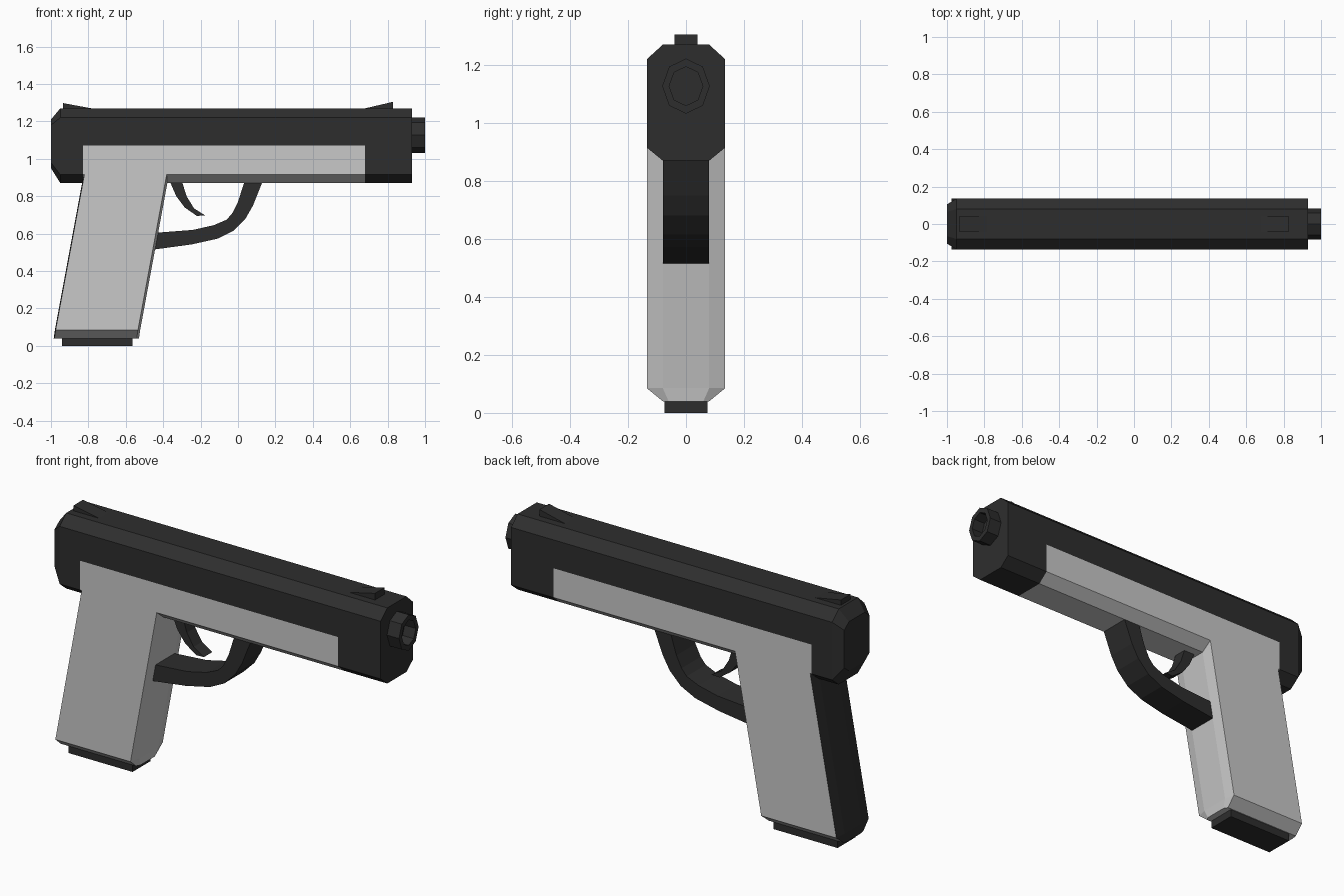
import bpy, bmesh, math

if "Cube" in bpy.data.objects:
    bpy.data.objects.remove(bpy.data.objects["Cube"])


def material(name, v):
    m = bpy.data.materials.new(name)
    m.diffuse_color = (v, v, v, 1)
    m.use_nodes = True
    m.node_tree.nodes["Principled BSDF"].inputs["Base Color"].default_value = m.diffuse_color
    return m


DARK = material("dark metal", 0.027)
GREY = material("light grey", 0.58)


def finish(name, bm, mats=(DARK,), rule=None):
    bmesh.ops.recalc_face_normals(bm, faces=bm.faces)
    if rule:
        for f in bm.faces:
            f.material_index = rule(f.calc_center_median(), f.normal)
    me = bpy.data.meshes.new(name)
    bm.to_mesh(me)
    bm.free()
    for m in mats:
        me.materials.append(m)
    ob = bpy.data.objects.new(name, me)
    bpy.context.collection.objects.link(ob)
    return ob


def loft(name, rings, mats=(DARK,), rule=None):
    """Skin closed rings of equal length and cap both ends."""
    bm = bmesh.new()
    vs = [[bm.verts.new(p) for p in r] for r in rings]
    n = len(vs[0])
    for a, b in zip(vs, vs[1:]):
        for i in range(n):
            j = (i + 1) % n
            bm.faces.new((a[i], a[j], b[j], b[i]))
    bm.faces.new(vs[0])
    bm.faces.new(vs[-1])
    return finish(name, bm, mats, rule)


def plate(name, profile, half):
    """Extrude an x-z profile across y."""
    return loft(name, [[(x, y, z) for x, z in profile] for y in (-half, half)])


def band(name, inner, outer, half):
    """Bent strip between an inner and an outer edge line."""
    return loft(name, [[(a[0], -half, a[1]), (b[0], -half, b[1]),
                        (b[0], half, b[1]), (a[0], half, a[1])]
                       for a, b in zip(inner, outer)])


# Slide and frame: chamfered section with the grey frame panel as cut faces
def section(x, y, yc, z0, z0c, z1c, z1):
    side = [(yc, z0), (y, z0c), (y, 1.07), (y, z1c), (yc, z1)]
    return [(x, a, z) for a, z in side] + [(x, -a, z) for a, z in reversed(side)]


body = [section(-1.0, 0.105, 0.065, 0.95, 0.98, 1.18, 1.21)]
body += [section(x, 0.135, 0.08, 0.87, 0.915, 1.22, 1.27)
         for x in (-0.95, -0.83, 0.68, 0.93)]
loft("slide_and_frame", body, (DARK, GREY),
     lambda c, n: int(-0.83 < c.x < 0.68 and c.z < 1.07))


# Grip: slanted loft, chamfered base, dark back strap
def grip_ring(z, y, yc):
    s = 0.185 * (max(z, 0.05) - 0.085)
    back, front = -0.975 + s, -0.535 + s
    half = [(back - 0.004, yc * 0.9), (back, y), (front, y), (front + 0.012, yc)]
    return [(x, a, z) for x, a in half] + [(x, -a, z) for x, a in reversed(half)]


loft("grip", [grip_ring(0.915, 0.135, 0.08), grip_ring(0.085, 0.135, 0.08),
              grip_ring(0.04, 0.08, 0.06)], (GREY, DARK),
     lambda c, n: int(n.x < -0.7))

# Magazine base
plate("magazine_base", [(-0.94, 0), (-0.565, 0), (-0.565, 0.05), (-0.94, 0.05)], 0.075)

# Sights
plate("rear_sight", [(-0.935, 1.265), (-0.785, 1.27), (-0.935, 1.298)], 0.04)
plate("front_sight", [(0.68, 1.27), (0.83, 1.265), (0.83, 1.305)], 0.04)


# Muzzle: eight-sided tube with a recessed bore
def oct_ring(x, ry, rz):
    return [(x, ry * math.sin(k * math.pi / 4), 1.127 + rz * math.cos(k * math.pi / 4))
            for k in range(8)]


loft("muzzle", [oct_ring(0.92, 0.082, 0.095), oct_ring(1.0, 0.082, 0.095),
                oct_ring(1.0, 0.058, 0.067), oct_ring(0.935, 0.058, 0.067)])

# Trigger guard
band("trigger_guard",
     [(0.035, 0.88), (0.0, 0.77), (-0.03, 0.71), (-0.06, 0.675), (-0.13, 0.645),
      (-0.24, 0.62), (-0.435, 0.605)],
     [(0.132, 0.88), (0.08, 0.75), (0.04, 0.68), (-0.025, 0.615), (-0.11, 0.573),
      (-0.25, 0.542), (-0.45, 0.515)], 0.08)

# Trigger
band("trigger",
     [(-0.365, 0.88), (-0.33, 0.80), (-0.285, 0.74), (-0.22, 0.695)],
     [(-0.30, 0.88), (-0.275, 0.80), (-0.235, 0.735), (-0.175, 0.697)], 0.035)
